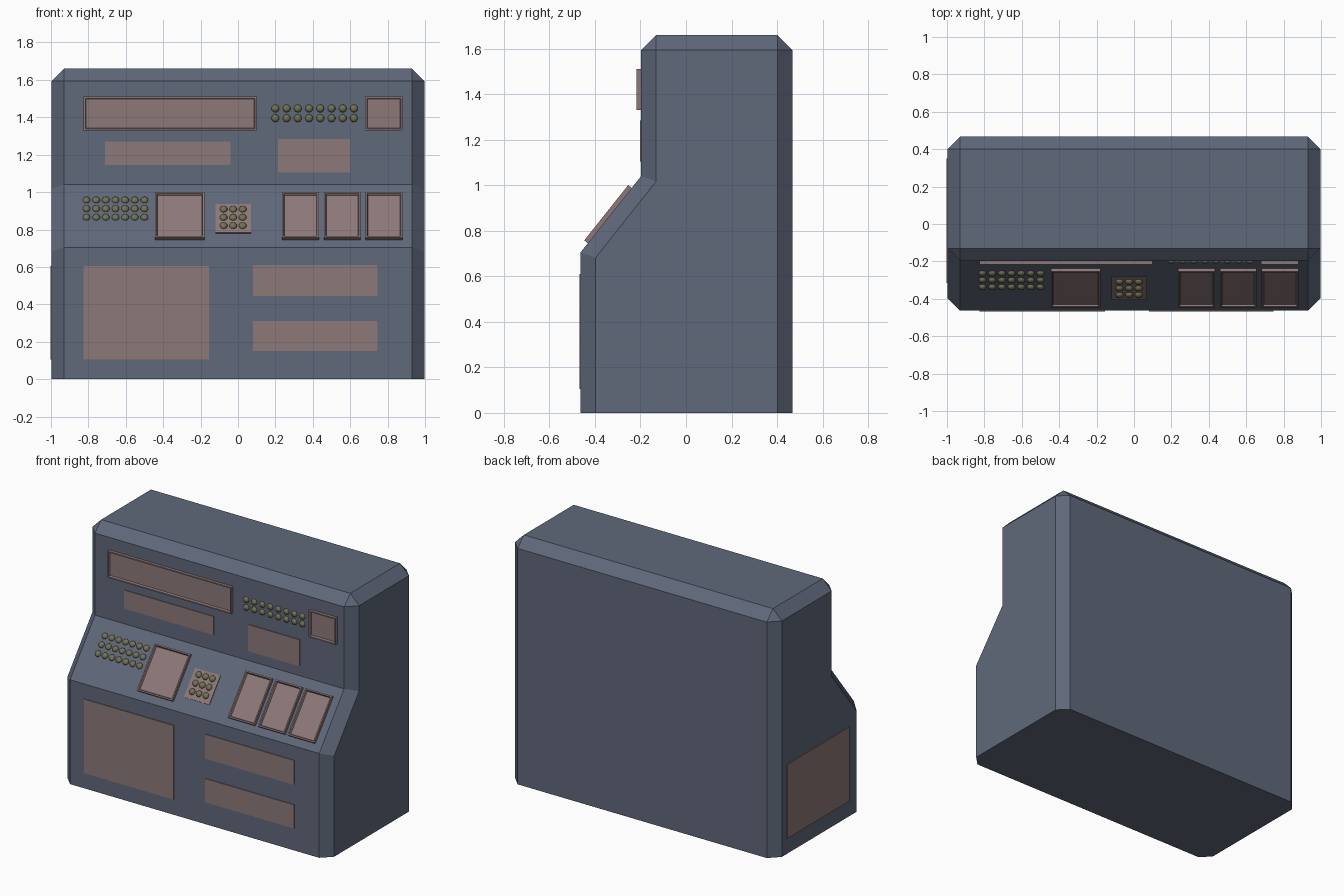
import bpy, bmesh
from mathutils import Matrix, Vector

cube = bpy.data.objects.get("Cube")
if cube:
    bpy.data.objects.remove(cube, do_unlink=True)


def material(name, rgb):
    m = bpy.data.materials.new(name)
    m.use_nodes = True
    m.diffuse_color = (*rgb, 1)
    m.node_tree.nodes["Principled BSDF"].inputs["Base Color"].default_value = (*rgb, 1)
    return m


BLUE_GREY = material("blue grey", (0.115, 0.138, 0.195))
DUSTY_BROWN = material("dusty brown", (0.27, 0.19, 0.19))
OLIVE = material("olive", (0.17, 0.17, 0.09))

# Main dimensions of the cabinet
FRONT, BACK, RECESS = -0.463, 0.467, -0.197
FOLD_LOW, FOLD_HIGH, TOP = 0.705, 1.04, 1.66
HALF, BEVEL = 0.997, 0.066


def finish(bm, name, mat, matrix=Matrix()):
    bmesh.ops.recalc_face_normals(bm, faces=bm.faces)
    mesh = bpy.data.meshes.new(name)
    bm.to_mesh(mesh)
    bm.free()
    mesh.materials.append(mat)
    ob = bpy.data.objects.new(name, mesh)
    ob.matrix_world = matrix
    bpy.context.collection.objects.link(ob)
    return ob


def surface(origin, up, normal):
    """Frame with x across, y up the surface and z outwards."""
    up, normal = Vector(up).normalized(), Vector(normal).normalized()
    m = Matrix((up.cross(normal), up, normal)).transposed().to_4x4()
    m.translation = origin
    return m


rise, run = FOLD_HIGH - FOLD_LOW, RECESS - FRONT
SLOPE_LEN = (rise ** 2 + run ** 2) ** 0.5
LOWER = surface((0, FRONT, 0), (0, 0, 1), (0, -1, 0))
UPPER = surface((0, RECESS, 0), (0, 0, 1), (0, -1, 0))
DESK = surface((0, FRONT, FOLD_LOW), (0, run, rise), (0, -rise, run))
SIDE = surface((-HALF, 0, 0), (0, 0, 1), (-1, 0, 0))


def desk(z):
    """Distance up the sloped desk for a height."""
    return (z - FOLD_LOW) * SLOPE_LEN / rise


def box(x0, x1, y0, y1, z0, z1):
    bm = bmesh.new()
    size = Matrix.Diagonal((x1 - x0, y1 - y0, z1 - z0, 1))
    centre = Matrix.Translation(((x0 + x1) / 2, (y0 + y1) / 2, (z0 + z1) / 2))
    bmesh.ops.create_cube(bm, size=1, matrix=centre @ size)
    return bm


def plate(name, face, x0, x1, y0, y1):
    finish(box(x0, x1, y0, y1, -0.003, 0.005), name, DUSTY_BROWN, face)


def screen(name, face, x0, x1, y0, y1):
    # Raised rim with a sunken display
    bm = box(x0, x1, y0, y1, -0.005, 0.02)
    bm.normal_update()
    top = max(bm.faces, key=lambda f: f.normal.z)
    bmesh.ops.inset_region(bm, faces=[top], thickness=0.012)
    bmesh.ops.inset_region(bm, faces=[top], thickness=0.007, depth=-0.012)
    finish(bm, name, DUSTY_BROWN, face)


def buttons(name, face, x0, x1, cols, y0, y1, rows, base=0.0):
    bm = bmesh.new()
    for i in range(cols):
        for j in range(rows):
            x = x0 + (x1 - x0) * i / (cols - 1)
            y = y0 + (y1 - y0) * j / (rows - 1)
            bmesh.ops.create_uvsphere(
                bm, u_segments=10, v_segments=6, radius=0.021,
                matrix=Matrix.Translation((x, y, base)) @ Matrix.Diagonal((1, 1, 0.7, 1)))
    for f in bm.faces:
        f.smooth = True
    finish(bm, name, OLIVE, face)


# Cabinet: extruded side profile, chamfered except at the base and desk folds
bm = bmesh.new()
profile = [(FRONT, 0), (FRONT, FOLD_LOW), (RECESS, FOLD_HIGH), (RECESS, TOP), (BACK, TOP), (BACK, 0)]
side = bm.faces.new([bm.verts.new((-HALF, y, z)) for y, z in profile])
ext = bmesh.ops.extrude_face_region(bm, geom=[side], use_keep_orig=True)
bmesh.ops.translate(bm, vec=(2 * HALF, 0, 0), verts=[v for v in ext["geom"] if isinstance(v, bmesh.types.BMVert)])
bmesh.ops.recalc_face_normals(bm, faces=bm.faces)


def chamfered(e):
    a, b = (v.co for v in e.verts)
    if max(a.z, b.z) < 0.01:
        return False
    return abs(a.x - b.x) < 0.01 or a.z > TOP - 0.01


bmesh.ops.bevel(bm, geom=[e for e in bm.edges if chamfered(e)], offset=BEVEL,
                offset_type='OFFSET', segments=1, profile=0.5, affect='EDGES')
finish(bm, "cabinet", BLUE_GREY)

# Upper board
screen("wide_screen", UPPER, -0.825, 0.10, 1.33, 1.51)
screen("small_screen", UPPER, 0.68, 0.88, 1.33, 1.51)
buttons("upper_buttons", UPPER, 0.20, 0.62, 8, 1.395, 1.447, 2)
plate("upper_right_plate", UPPER, -0.71, -0.04, 1.145, 1.27)
plate("upper_left_plate", UPPER, 0.215, 0.60, 1.105, 1.285)

# Sloped desk
low, high = desk(0.745), desk(0.988)
for name, x0, x1 in (("large", -0.445, -0.18), ("inner", 0.235, 0.432),
                     ("middle", 0.46, 0.656), ("outer", 0.682, 0.88)):
    screen(name + "_desk_screen", DESK, x0, x1, low, high)
buttons("desk_buttons", DESK, -0.81, -0.5, 7, desk(0.865), desk(0.957), 3)
plate("keypad_plate", DESK, -0.12, 0.07, desk(0.78), desk(0.932))
buttons("keypad_buttons", DESK, -0.077, 0.025, 3, desk(0.817), desk(0.905), 3, 0.005)

# Lower front and side panels
plate("large_lower_panel", LOWER, -0.825, -0.155, 0.105, 0.605)
plate("upper_drawer_panel", LOWER, 0.08, 0.745, 0.445, 0.61)
plate("lower_drawer_panel", LOWER, 0.08, 0.745, 0.15, 0.31)
plate("side_panel", SIDE, -0.35, 0.315, 0.105, 0.605)
